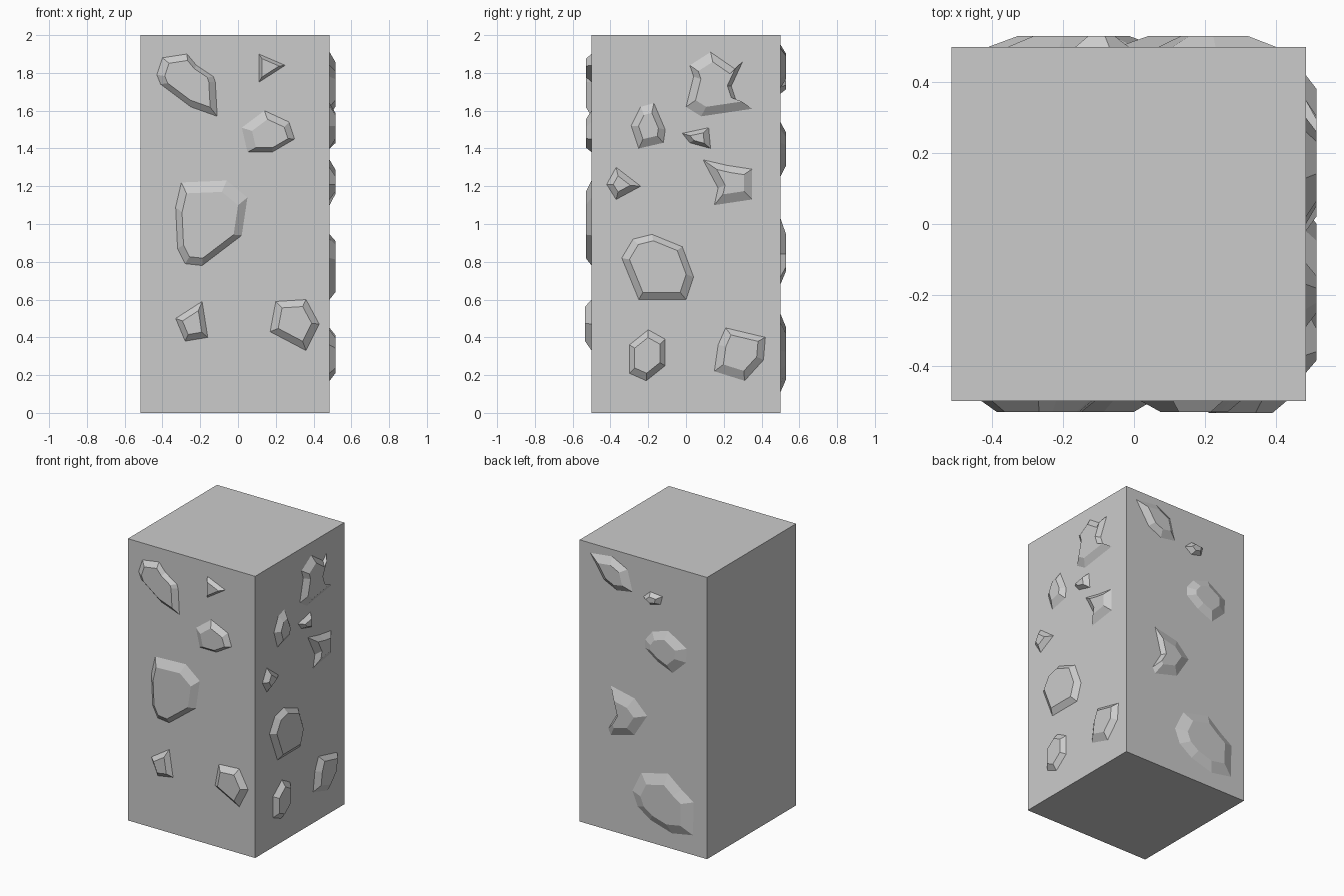
import bpy, bmesh
from mathutils import Vector

# Faces of the pillar: (u, v, height) -> world position, plus outward normal
SIDES = {
    "front": (lambda u, v, h: Vector((u, -0.5 - h, v)), Vector((0, -1, 0))),
    "right": (lambda u, v, h: Vector((0.485 + h, u, v)), Vector((1, 0, 0))),
    "back": (lambda u, v, h: Vector((u, 0.5 + h, v)), Vector((0, 1, 0))),
}
HEIGHT = 0.03


def stone(side, number, top_scale, outline, shift=(0, 0), height=HEIGHT):
    """Raised flat-topped stone chip: outline on the wall, smaller raised cap."""
    place, normal = SIDES[side]
    n = len(outline)
    cu = sum(p[0] for p in outline) / n + shift[0]
    cv = sum(p[1] for p in outline) / n + shift[1]
    bm = bmesh.new()
    base = [bm.verts.new(place(u, v, 0)) for u, v in outline]
    cap = [bm.verts.new(place(cu + (u - cu) * top_scale, cv + (v - cv) * top_scale, height))
           for u, v in outline]
    bm.faces.new(cap)
    for i in range(n):
        j = (i + 1) % n
        bm.faces.new((base[i], base[j], cap[j], cap[i]))
    for f in bm.faces:
        f.normal_update()
        if f.normal.dot(normal) < 0:
            f.normal_flip()
    name = f"{side}_stone_{number}"
    mesh = bpy.data.meshes.new(name)
    bm.to_mesh(mesh)
    bm.free()
    bpy.context.collection.objects.link(bpy.data.objects.new(name, mesh))


# Pillar block
bpy.ops.mesh.primitive_cube_add(size=1, location=(-0.015, 0, 1))
block = bpy.context.object
block.name = "pillar_block"
block.scale = (1, 1, 2)

# Front stones
stone("front", 1, 0.75, [(-.40, 1.88), (-.27, 1.90), (-.22, 1.84), (-.13, 1.78), (-.12, 1.75),
                         (-.11, 1.57), (-.25, 1.62), (-.41, 1.74), (-.43, 1.79)])
stone("front", 2, 0.65, [(.11, 1.90), (.25, 1.84), (.11, 1.75)])
stone("front", 3, 0.68, [(.14, 1.60), (.27, 1.54), (.30, 1.45), (.18, 1.38), (.05, 1.38),
                         (.02, 1.51)], (.03, -.02))
stone("front", 4, 0.78, [(-.30, 1.22), (-.06, 1.23), (.05, 1.14), (.02, .94), (-.19, .78),
                         (-.28, .79), (-.32, .87), (-.33, 1.09)], (0, -.05))
stone("front", 5, 0.6, [(-.19, .59), (-.16, .40), (-.28, .38), (-.33, .50)])
stone("front", 6, 0.68, [(.20, .59), (.36, .60), (.43, .47), (.36, .33), (.17, .43)],
      height=0.034)

# Right stones
stone("right", 1, 0.7, [(.02, 1.84), (.13, 1.91), (.26, 1.82), (.30, 1.86), (.24, 1.73),
                        (.27, 1.64), (.35, 1.61), (.08, 1.57), (0, 1.62), (.04, 1.78)])
stone("right", 2, 0.58, [(-.17, 1.64), (-.11, 1.50), (-.12, 1.43), (-.25, 1.40), (-.29, 1.52),
                         (-.24, 1.62)])
stone("right", 3, 0.5, [(.12, 1.51), (.13, 1.40), (.02, 1.43), (-.02, 1.48)])
stone("right", 4, 0.55, [(.09, 1.34), (.22, 1.31), (.35, 1.29), (.35, 1.13), (.15, 1.10),
                         (.17, 1.19)], (.03, 0))
stone("right", 5, 0.5, [(-.37, 1.30), (-.24, 1.20), (-.37, 1.13), (-.42, 1.21)])
stone("right", 6, 0.79, [(-.28, .92), (-.18, .945), (-.02, .88), (.04, .72), (0, .60),
                         (-.25, .60), (-.34, .82)])
stone("right", 7, 0.7, [(-.20, .44), (-.11, .39), (-.11, .25), (-.21, .17), (-.30, .21),
                        (-.30, .36)])
stone("right", 8, 0.68, [(.21, .45), (.42, .40), (.41, .28), (.31, .17), (.15, .22),
                         (.17, .36)], (.02, .02))

# Back stones
stone("back", 1, 0.58, [(.40, 1.93), (.23, 1.95), (.11, 1.89), (.07, 1.74), (.19, 1.72),
                        (.295, 1.77)])
stone("back", 2, 0.5, [(-.015, 1.73), (-.07, 1.78), (-.165, 1.77), (-.15, 1.71), (-.07, 1.69)])
stone("back", 3, 0.6, [(-.03, 1.43), (-.085, 1.50), (-.21, 1.54), (-.355, 1.45), (-.35, 1.35),
                       (-.245, 1.25), (-.125, 1.30), (-.03, 1.37)])
stone("back", 4, 0.55, [(.24, 1.03), (.055, .99), (-.045, .89), (.055, .73), (.24, .68),
                        (.26, .72), (.19, .84)])
stone("back", 5, 0.66, [(.07, .33), (0, .475), (-.21, .525), (-.315, .44), (-.41, .375),
                        (-.405, .14), (-.24, .11), (-.07, .16), (.03, .23)])
